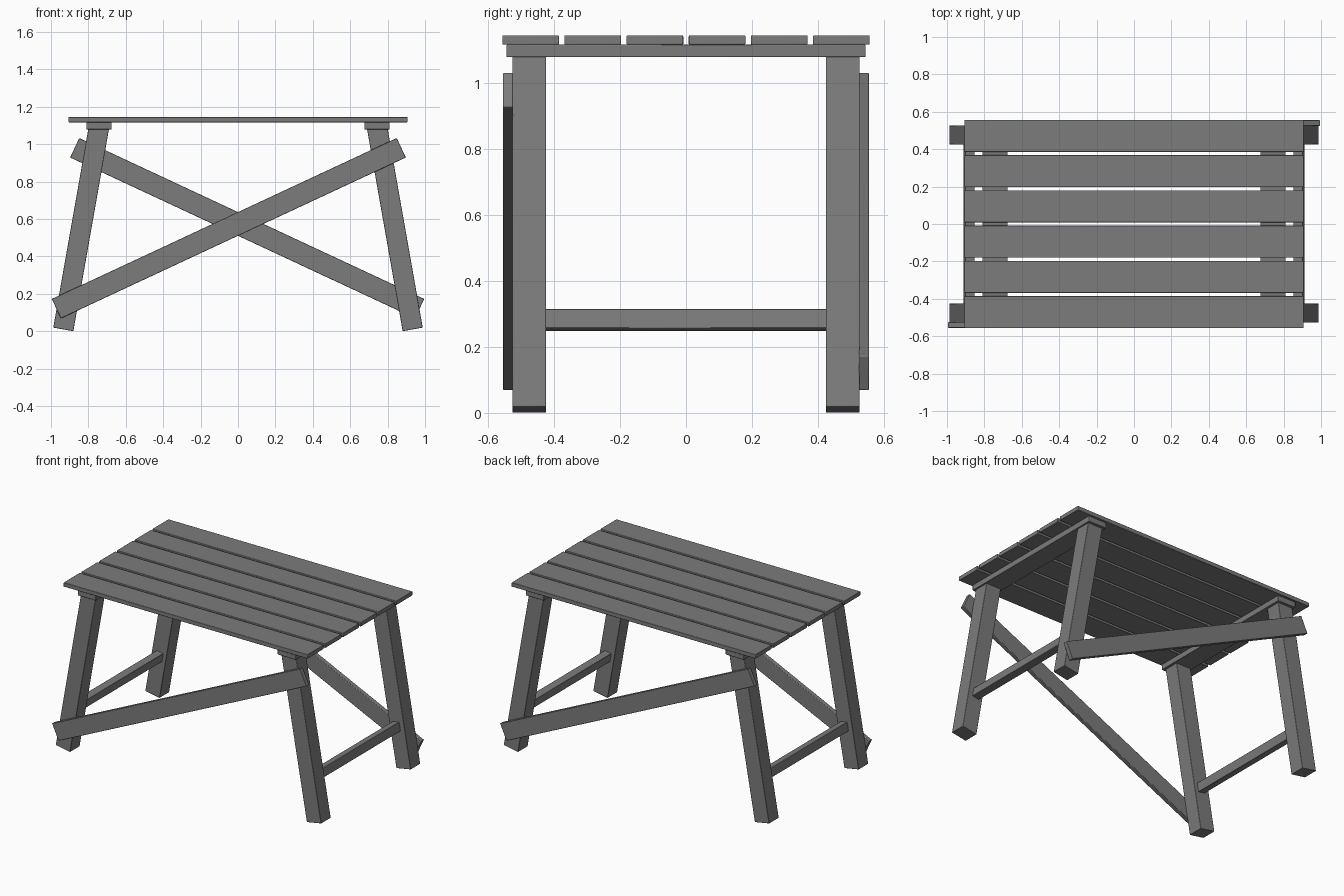
import bpy
from math import radians, tan
from mathutils import Vector

cube = bpy.data.objects.get("Cube")
if cube:
    bpy.data.objects.remove(cube, do_unlink=True)

# Single grey timber colour
GREY = (0.2, 0.2, 0.2, 1)
wood = bpy.data.materials.new("grey_timber")
wood.use_nodes = True
wood.diffuse_color = GREY
wood.node_tree.nodes["Principled BSDF"].inputs["Base Color"].default_value = GREY


def board(name, centre, size, tilt=0.0):
    """Softly eased timber board, tilted about the y axis."""
    bpy.ops.mesh.primitive_cube_add(size=1, location=centre)
    ob = bpy.context.object
    ob.name = name
    ob.scale = size
    bpy.ops.object.transform_apply(location=False, rotation=False, scale=True)
    ob.rotation_euler.y = tilt
    ob.data.materials.append(wood)
    bevel = ob.modifiers.new("eased_edges", "BEVEL")
    bevel.width = 0.003
    bevel.segments = 2
    bpy.ops.object.shade_smooth_by_angle()
    return ob


# Table top planks
PLANKS, PITCH = 6, 0.1885
for i in range(PLANKS):
    y = (i - (PLANKS - 1) / 2) * PITCH
    board(f"top_plank_{i + 1}", (0, y, 1.131), (1.815, 0.172, 0.028), 0)

# Splayed legs, with a cleat above and a rail between each pair
SPLAY = radians(10)
FOOT_X, FOOT_Z, LEG_TOP = 0.934, 0.0095, 1.09


def leg_x(z):
    return FOOT_X - (z - FOOT_Z) * tan(SPLAY)


for side, sx in (("left", 1), ("right", -1)):
    board(f"{side}_cleat", (sx * 0.743, 0, 1.098), (0.135, 1.09, 0.038))
    board(f"{side}_rail", (sx * 0.882, 0, 0.282), (0.05, 0.86, 0.06), -sx * SPLAY)
    for end, sy in (("front", -1), ("back", 1)):
        foot = Vector((sx * FOOT_X, sy * 0.4755, FOOT_Z))
        head = Vector((sx * leg_x(LEG_TOP), sy * 0.4755, LEG_TOP))
        board(f"{end}_{side}_leg", (foot + head) / 2,
              (0.109, 0.103, (head - foot).length), -sx * SPLAY)

# Diagonal braces on the outside, mirrored front to back
for end, s in (("front", -1), ("back", 1)):
    low = Vector((s * 0.971, s * 0.54, 0.12))
    high = Vector((-s * 0.873, s * 0.54, 0.981))
    board(f"{end}_brace", (low + high) / 2,
          ((high - low).length, 0.03, 0.115), s * radians(25))
